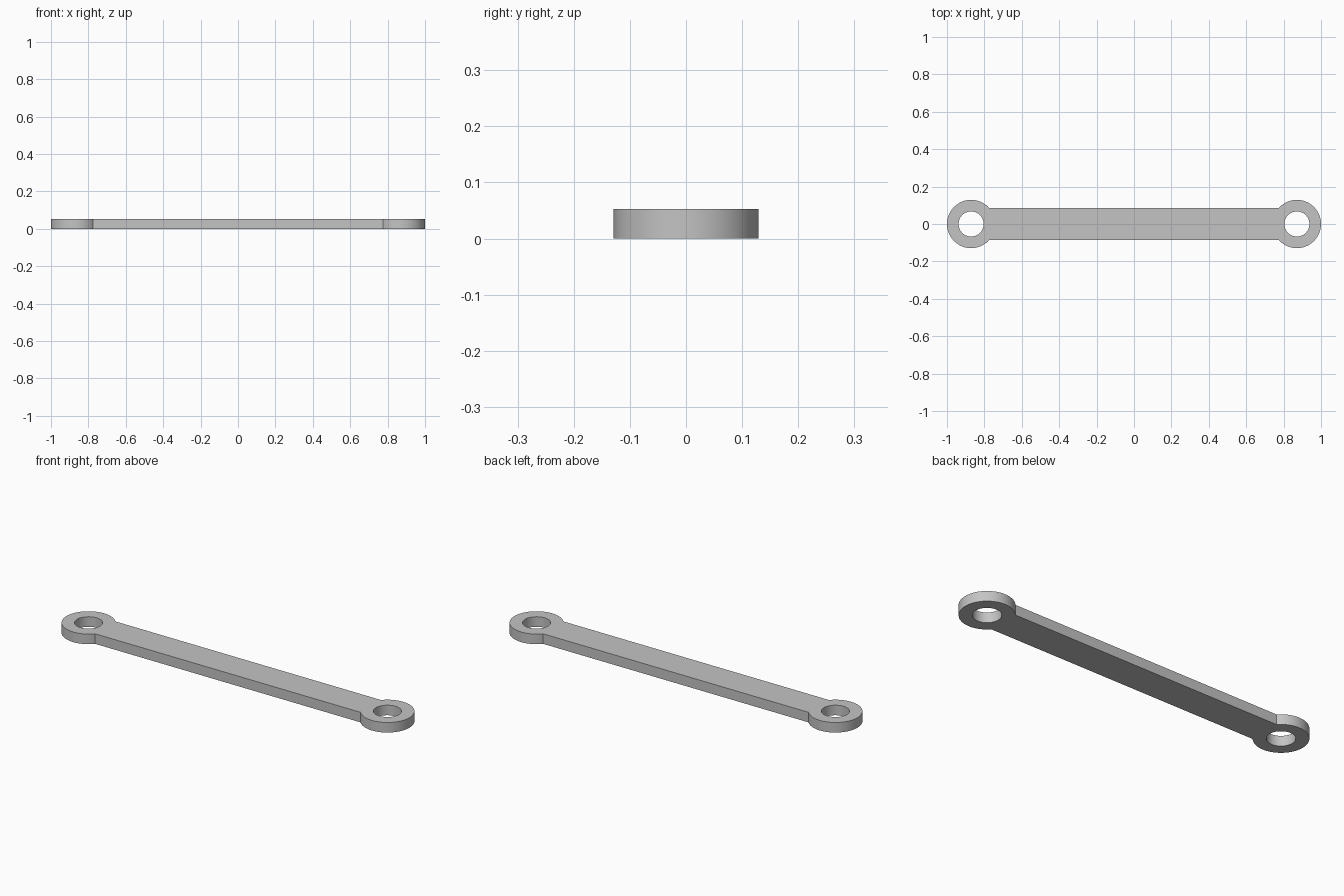
import bpy, bmesh
from math import sin, cos, asin, pi

cube = bpy.data.objects.get("Cube")
if cube:
    bpy.data.objects.remove(cube, do_unlink=True)

EYE_R, HOLE_R, HALF_WIDTH, THICK = 0.129, 0.067, 0.085, 0.053
EYE_X = 1 - EYE_R
SEGS = 64

grey = bpy.data.materials.new("plain grey")
grey.use_nodes = True
grey.diffuse_color = (0.55, 0.55, 0.55, 1)
grey.node_tree.nodes["Principled BSDF"].inputs["Base Color"].default_value = grey.diffuse_color


def arc(cx, radius, start, end, steps):
    """Points along an arc centred on the bar's long axis."""
    angles = [start + (end - start) * i / steps for i in range(steps + 1)]
    return [(cx + radius * cos(a), radius * sin(a), 0) for a in angles]


def add_loop(bm, points):
    verts = [bm.verts.new(p) for p in points]
    return [bm.edges.new((v, verts[i - 1])) for i, v in enumerate(verts)]


# Outline: a round eye at each end, joined by the straight bar
bm = bmesh.new()
sweep = pi - asin(HALF_WIDTH / EYE_R)
edges = add_loop(bm, arc(EYE_X, EYE_R, -sweep, sweep, SEGS)
                 + arc(-EYE_X, EYE_R, pi - sweep, pi + sweep, SEGS))

# Pin holes
for side in (-1, 1):
    edges += add_loop(bm, arc(side * EYE_X, HOLE_R, 0, 2 * pi, SEGS)[:-1])

# Fill the profile and give it thickness
bmesh.ops.triangle_fill(bm, edges=edges, use_beauty=True, normal=(0, 0, 1))
result = bmesh.ops.extrude_face_region(bm, geom=bm.faces[:])
top = [g for g in result["geom"] if isinstance(g, bmesh.types.BMVert)]
bmesh.ops.translate(bm, verts=top, vec=(0, 0, THICK))
bmesh.ops.recalc_face_normals(bm, faces=bm.faces[:])

mesh = bpy.data.meshes.new("link_bar")
bm.to_mesh(mesh)
bm.free()
mesh.materials.append(grey)
link_bar = bpy.data.objects.new("link_bar", mesh)
bpy.context.collection.objects.link(link_bar)

# Smooth round walls, crisp rims
bpy.ops.object.select_all(action="DESELECT")
link_bar.select_set(True)
bpy.context.view_layer.objects.active = link_bar
bpy.ops.object.shade_smooth_by_angle(angle=pi / 6)
